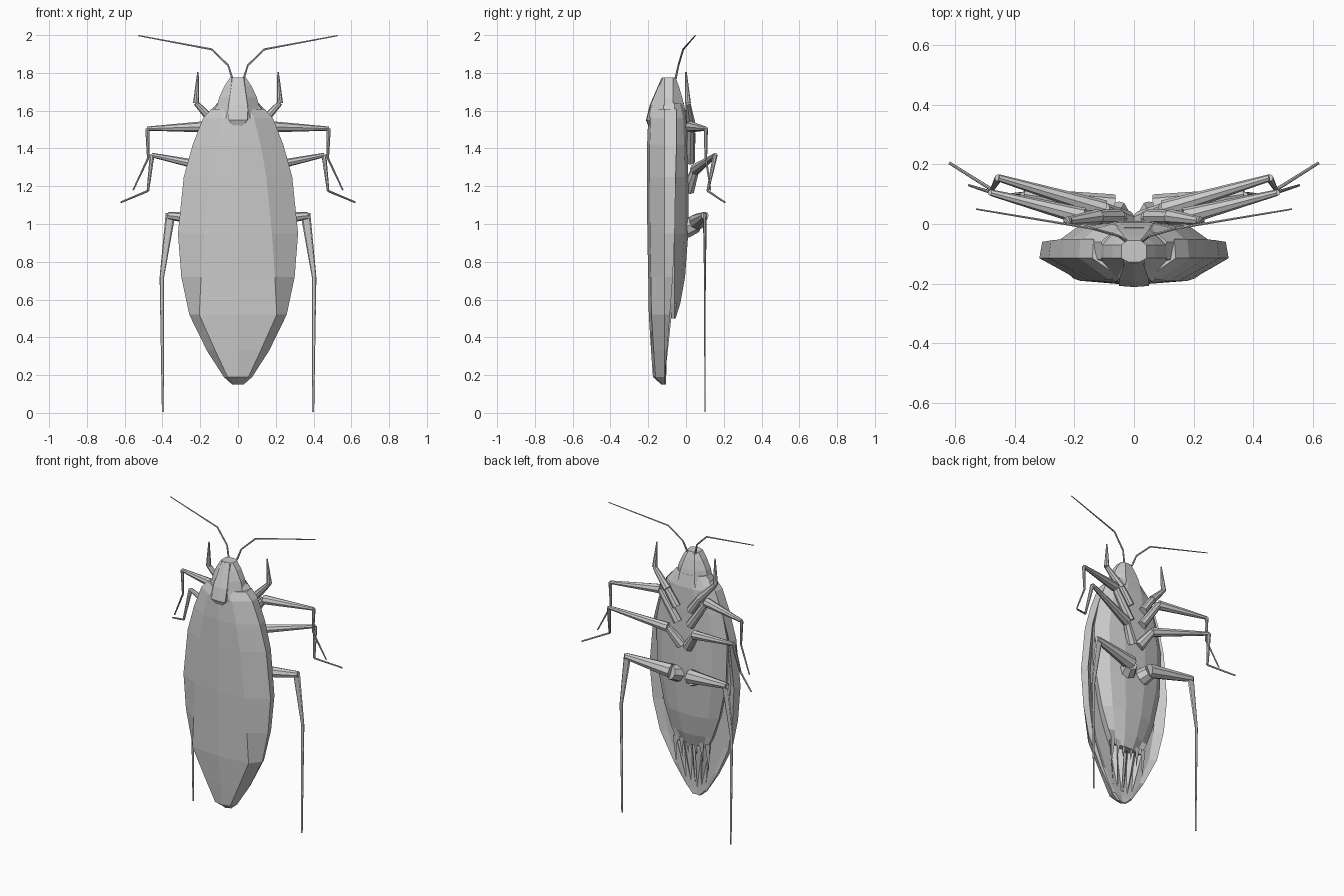
import bpy, bmesh
from mathutils import Vector, Matrix


def finish(bm, name, smooth=False):
    bmesh.ops.recalc_face_normals(bm, faces=bm.faces)
    me = bpy.data.meshes.new(name)
    bm.to_mesh(me)
    bm.free()
    ob = bpy.data.objects.new(name, me)
    bpy.context.collection.objects.link(ob)
    if smooth:
        bpy.ops.object.select_all(action='DESELECT')
        ob.select_set(True)
        bpy.context.view_layer.objects.active = ob
        bpy.ops.object.shade_smooth_by_angle()
    return ob


def loft(name, rings):
    """Closed loft; each ring is (z, half profile of (x, y) from back to belly)."""
    bm = bmesh.new()
    loops = []
    for z, half in rings:
        pts = half + [(-x, y) for x, y in reversed(half[1:-1])]
        loops.append([bm.verts.new((x, y, z)) for x, y in pts])
    n = len(loops[0])
    for a, b in zip(loops, loops[1:]):
        for i in range(n):
            j = (i + 1) % n
            bm.faces.new((a[i], a[j], b[j], b[i]))
    bm.faces.new(loops[0])
    bm.faces.new(loops[-1])
    return finish(bm, name)


def limb(name, pts, radii, flat=1.0, sides=8):
    """Tapered segments through pts; radii holds (start, end) per segment."""
    for side, s in (("right", 1), ("left", -1)):
        bm = bmesh.new()
        for p, q, (r1, r2) in zip(pts, pts[1:], radii):
            a, b = (Vector((v[0] * s, v[1], v[2])) for v in (p, q))
            d = b - a
            m = Matrix.Translation((a + b) / 2) @ Matrix.Diagonal((1, flat, 1, 1)) \
                @ d.to_track_quat('Z', 'Y').to_matrix().to_4x4()
            if flat != 1.0:  # keep the axis ends in place when flattened
                d.y = 0
                m = Matrix.Translation((a + b) / 2) @ Matrix.Diagonal((1, flat, 1, 1)) \
                    @ d.to_track_quat('Z', 'Y').to_matrix().to_4x4()
            bmesh.ops.create_cone(bm, cap_ends=True, segments=sides, radius1=r1,
                                  radius2=r2, depth=d.length, matrix=m)
        finish(bm, side + "_" + name, smooth=True)


# Wing cases: z, half width, ridge half width, back y, rim y
shell = [(0.15, 0.03, 0.02, -0.13, -0.115), (0.19, 0.075, 0.055, -0.175, -0.113),
         (0.33, 0.165, 0.12, -0.185, -0.10), (0.52, 0.258, 0.205, -0.197, -0.085),
         (0.72, 0.30, 0.195, -0.20, -0.07), (0.95, 0.318, 0.18, -0.205, -0.06),
         (1.25, 0.287, 0.15, -0.206, -0.055), (1.42, 0.24, 0.12, -0.206, -0.05),
         (1.56, 0.185, 0.085, -0.20, -0.05), (1.61, 0.14, 0.06, -0.185, -0.05)]
loft("wing_cases", [(z, [(0, yb), (r, yb + 0.014), (w, -0.115), (w * 0.97, yr),
                         (w * 0.8, -0.105), (0, -0.11)])
                    for z, w, r, yb, yr in shell])

# Abdomen and chest underside
belly = [(0.50, 0.11, -0.055), (0.58, 0.15, -0.03), (0.72, 0.20, -0.005),
         (0.95, 0.25, 0.012), (1.25, 0.26, 0.012), (1.42, 0.225, 0.01),
         (1.56, 0.18, 0.005), (1.64, 0.11, -0.012)]
loft("abdomen_and_chest", [(z, [(0, -0.15), (w * 0.9, -0.12), (w, -0.06),
                                (w * 0.72, yf - 0.02), (w * 0.3, yf), (0, yf)])
                           for z, w, yf in belly])

# Head with broad neck shield
head = [(1.56, 0.14, -0.195, 0.0), (1.61, 0.115, -0.188, -0.006), (1.67, 0.10, -0.165, -0.02),
        (1.73, 0.072, -0.145, -0.038), (1.775, 0.042, -0.128, -0.055)]
loft("head", [(z, [(0, yb), (w * 0.45, yb), (w, -0.115), (w, -0.07),
                   (w * 0.5, yf), (0, yf)]) for z, w, yb, yf in head])

# Raised plate running back over the neck
loft("neck_plate", [(1.50, [(0, -0.192), (0.008, -0.192), (0.008, -0.17), (0, -0.17)]),
                    (1.55, [(0, -0.212), (0.05, -0.208), (0.055, -0.16), (0, -0.16)]),
                    (1.63, [(0, -0.192), (0.05, -0.187), (0.06, -0.15), (0, -0.15)]),
                    (1.77, [(0, -0.131), (0.03, -0.129), (0.04, -0.11), (0, -0.11)])])

# Folded hind wings under the wing cases, with ragged ends
for side, s in (("right", 1), ("left", -1)):
    bm = bmesh.new()
    xs = [0.01, 0.04, 0.07, 0.10, 0.13]
    top = [bm.verts.new((s * x, -0.075 - 0.025 * (i % 2), 0.53)) for i, x in enumerate(xs)]
    low = [bm.verts.new((s * x * 0.5, -0.11 - 0.012 * (i % 2), 0.2)) for i, x in enumerate(xs)]
    for i in range(4):
        bm.faces.new((top[i], top[i + 1], low[i + 1], low[i]))
    for x, z in ((0.03, 0.43), (0.075, 0.40), (0.12, 0.34)):
        bm.faces.new([bm.verts.new(v) for v in ((s * (x - 0.02), -0.055, 0.53),
                     (s * (x + 0.015), -0.055, 0.53), (s * x, -0.068, z))])
    finish(bm, side + "_hind_wing")

# Antennae
limb("antenna", [(0.03, -0.055, 1.77), (0.052, -0.04, 1.84), (0.14, -0.015, 1.925),
                 (0.53, 0.05, 1.998)], [(0.006, 0.005), (0.005, 0.005), (0.005, 0.003)], sides=6)

# Short front legs
limb("front_leg", [(0.05, 0.025, 1.43), (0.12, 0.025, 1.53), (0.222, 0.01, 1.64),
                   (0.212, 0.0, 1.805)],
     [(0.026, 0.022), (0.026, 0.014), (0.016, 0.004)])

# Second legs
limb("second_leg", [(0.045, 0.02, 1.33), (0.17, 0.025, 1.515), (0.48, 0.105, 1.505),
                    (0.475, 0.105, 1.35), (0.555, 0.13, 1.18)],
     [(0.028, 0.022), (0.03, 0.011), (0.011, 0.007), (0.006, 0.004)])

# Third legs
limb("third_leg", [(0.025, 0.01, 1.18), (0.10, 0.05, 1.29), (0.455, 0.155, 1.365),
                   (0.477, 0.115, 1.175), (0.62, 0.205, 1.115)],
     [(0.035, 0.022), (0.03, 0.012), (0.013, 0.007), (0.006, 0.005)])

# Hind legs: hip, thigh and long flattened shin
limb("hind_hip", [(0.055, 0.0, 0.98), (0.075, 0.055, 1.0)], [(0.055, 0.045)])
limb("hind_thigh", [(0.07, 0.055, 1.01), (0.37, 0.1, 1.045)], [(0.045, 0.02)])
limb("hind_shin", [(0.357, 0.1, 1.055), (0.403, 0.1, 0.72), (0.397, 0.1, 0.005)],
     [(0.026, 0.012), (0.012, 0.006)], flat=0.4)
